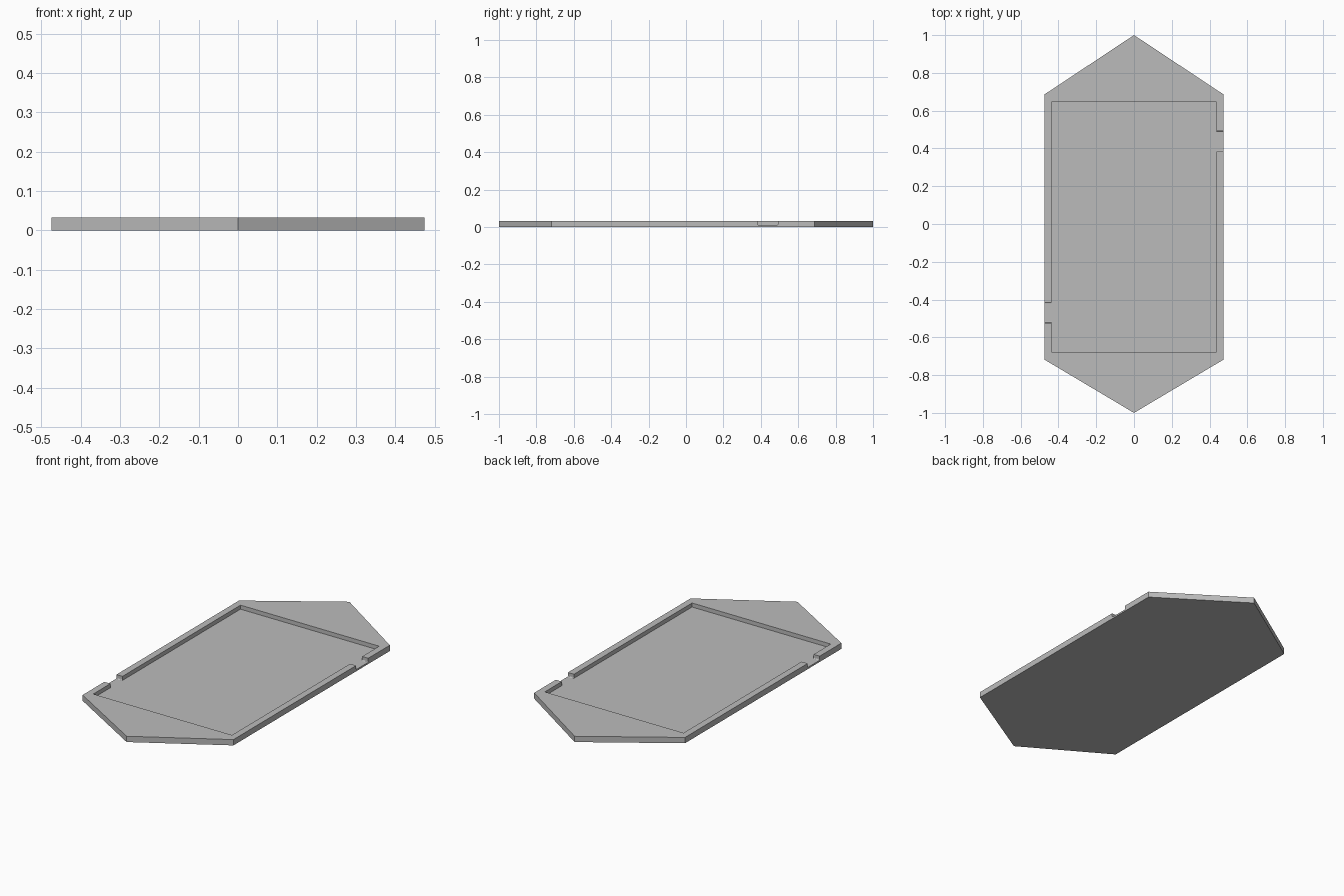
import bpy
import bmesh

# Remove the default cube
cube = bpy.data.objects.get("Cube")
if cube:
    bpy.data.objects.remove(cube, do_unlink=True)

HEIGHT, FLOOR = 0.033, 0.01
HALF_X, POCKET_X = 0.474, 0.436

grey = bpy.data.materials.new("plain grey")
grey.use_nodes = True
grey.diffuse_color = (0.5, 0.5, 0.5, 1)
grey.node_tree.nodes["Principled BSDF"].inputs["Base Color"].default_value = (0.5, 0.5, 0.5, 1)


def prism(name, outline, z0, z1):
    """Extrude a flat outline from z0 up to z1."""
    bm = bmesh.new()
    base = bm.faces.new([bm.verts.new((x, y, z0)) for x, y in outline])
    top = bmesh.ops.extrude_face_region(bm, geom=[base])
    verts = [v for v in top["geom"] if isinstance(v, bmesh.types.BMVert)]
    bmesh.ops.translate(bm, verts=verts, vec=(0, 0, z1 - z0))
    bmesh.ops.recalc_face_normals(bm, faces=bm.faces)
    mesh = bpy.data.meshes.new(name)
    bm.to_mesh(mesh)
    bm.free()
    mesh.materials.append(grey)
    obj = bpy.data.objects.new(name, mesh)
    bpy.context.collection.objects.link(obj)
    return obj


def box(name, x0, x1, y0, y1):
    """Cutter reaching from the tray floor to above the rim."""
    return prism(name, [(x0, y0), (x1, y0), (x1, y1), (x0, y1)], FLOOR, HEIGHT * 2)


def round_bottom(obj, radius):
    """Round the long lower edges of a notch cutter."""
    bm = bmesh.new()
    bm.from_mesh(obj.data)
    edges = [e for e in bm.edges
             if all(abs(v.co.z - FLOOR) < 1e-5 for v in e.verts)
             and abs(e.verts[0].co.y - e.verts[1].co.y) < 1e-5]
    bmesh.ops.bevel(bm, geom=edges, offset=radius, segments=4,
                    profile=0.5, affect='EDGES')
    bm.to_mesh(obj.data)
    bm.free()


def cut(target, cutter):
    """Subtract the cutter for good and discard it."""
    cutter.hide_render = True
    mod = target.modifiers.new("cut", 'BOOLEAN')
    mod.operation = 'DIFFERENCE'
    mod.solver = 'EXACT'
    mod.object = cutter
    bpy.context.view_layer.objects.active = target
    bpy.ops.object.modifier_apply(modifier=mod.name)
    bpy.data.objects.remove(cutter, do_unlink=True)


# Six-sided tray with pointed ends
tray = prism("tray", [(0, 1), (-HALF_X, 0.686), (-HALF_X, -0.718),
                      (0, -1), (HALF_X, -0.718), (HALF_X, 0.686)], 0, HEIGHT)

# Rectangular pocket
cut(tray, box("pocket_cutter", -POCKET_X, POCKET_X, -0.677, 0.645))

# One rounded notch through each side rim
for side, y0, y1 in ((1, 0.383, 0.492), (-1, -0.523, -0.415)):
    x0, x1 = sorted((side * (POCKET_X - 0.02), side * (HALF_X + 0.02)))
    notch = box("notch_cutter", x0, x1, y0, y1)
    round_bottom(notch, 0.006)
    cut(tray, notch)
